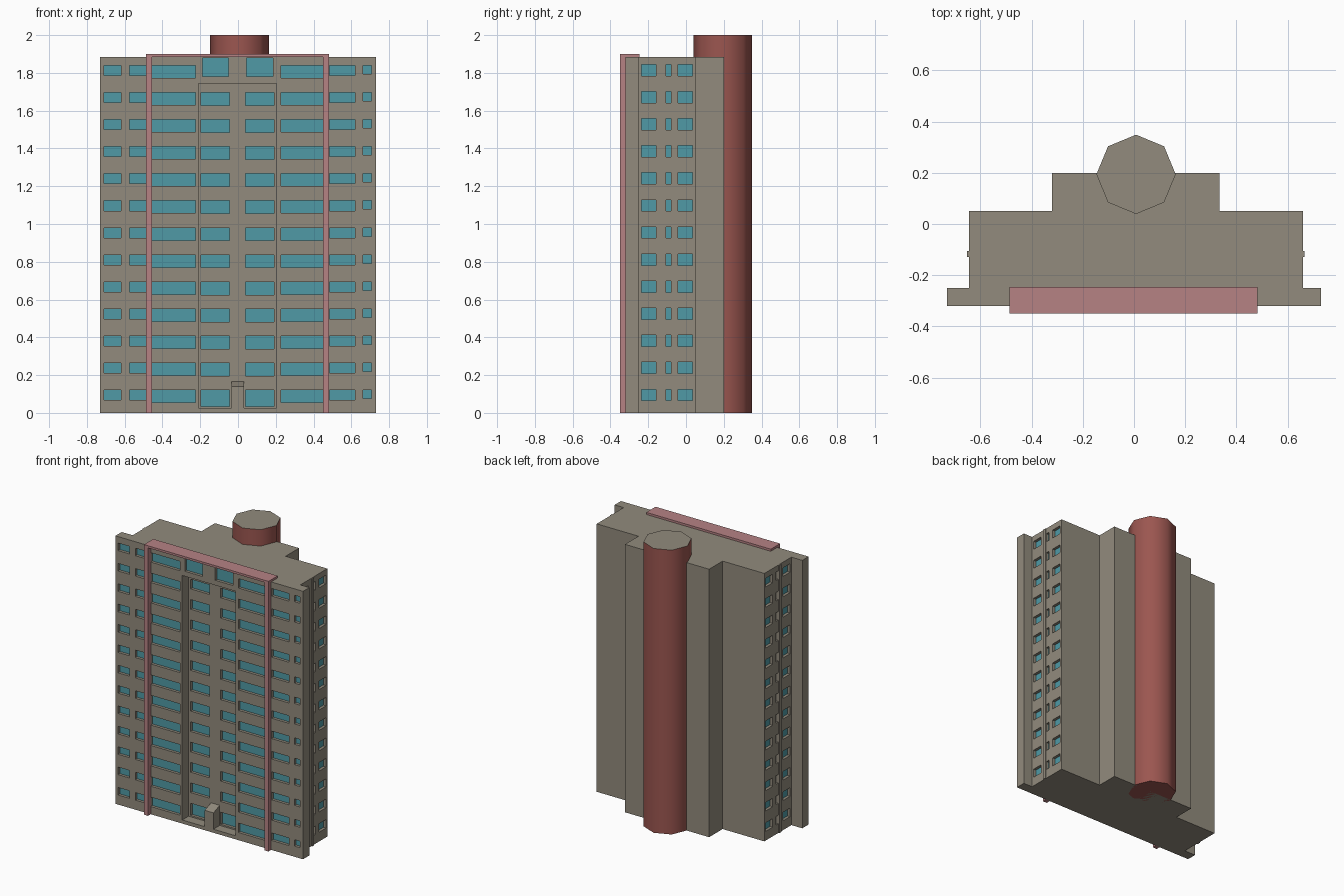
import bpy, bmesh, math
from mathutils import Vector, Matrix

cube = bpy.data.objects.get("Cube")
if cube:
    bpy.data.objects.remove(cube, do_unlink=True)


def material(name, rgb):
    m = bpy.data.materials.new(name)
    m.use_nodes = True
    m.diffuse_color = (*rgb, 1)
    m.node_tree.nodes["Principled BSDF"].inputs["Base Color"].default_value = (*rgb, 1)
    return m


concrete = material("warm grey concrete", (0.287, 0.258, 0.205))
glass = material("teal glass", (0.08, 0.323, 0.381))
pink = material("pink trim", (0.468, 0.223, 0.231))
brick = material("dark red brick", (0.328, 0.093, 0.08))


def make_object(name, bm, *mats):
    bmesh.ops.recalc_face_normals(bm, faces=bm.faces)
    mesh = bpy.data.meshes.new(name)
    bm.to_mesh(mesh)
    bm.free()
    for m in mats:
        mesh.materials.append(m)
    ob = bpy.data.objects.new(name, mesh)
    bpy.context.collection.objects.link(ob)
    return ob


def add_box(bm, x, y, z):
    centre = Vector([(a + b) / 2 for a, b in (x, y, z)])
    size = [abs(b - a) for a, b in (x, y, z)]
    bmesh.ops.create_cube(bm, size=1, matrix=Matrix.Translation(centre) @ Matrix.Diagonal((*size, 1)))


def extrude(points, offset):
    bm = bmesh.new()
    face = bm.faces.new([bm.verts.new(p) for p in points])
    out = bmesh.ops.extrude_face_region(bm, geom=[face])
    verts = [v for v in out["geom"] if isinstance(v, bmesh.types.BMVert)]
    bmesh.ops.translate(bm, verts=verts, vec=offset)
    return bm


def cut(target, bm):
    """Subtract the boxes in bm from target."""
    cutter = make_object("cutter", bm, concrete)
    cutter.hide_render = True
    mod = target.modifiers.new("cut", "BOOLEAN")
    mod.operation, mod.solver, mod.object = "DIFFERENCE", "EXACT", cutter
    bpy.context.view_layer.update()
    graph = bpy.context.evaluated_depsgraph_get()
    mesh = bpy.data.meshes.new_from_object(target.evaluated_get(graph))
    target.modifiers.clear()
    target.data = mesh
    bpy.data.objects.remove(cutter, do_unlink=True)


# Key planes
FRONT, INNER, ROOF, DEEP = -0.32, -0.25, 1.885, 0.02
LEFT, RIGHT = 0.66, -0.645
ROWS, PITCH, HEAD = 13, 0.1433, 0.12

# Stepped plan of the tower block, raised to the roof
plan = [(-0.73, FRONT), (0.73, FRONT), (0.73, INNER), (LEFT, INNER), (LEFT, 0.05),
        (0.335, 0.05), (0.335, 0.2), (-0.32, 0.2), (-0.32, 0.05),
        (RIGHT, 0.05), (RIGHT, INNER), (-0.73, INNER)]
building = make_object("building", extrude([(x, y, 0) for x, y in plan], (0, 0, ROOF)), concrete, glass)

# Tall central recess
bm = bmesh.new()
add_box(bm, (-0.21, 0.205), (FRONT - 0.1, INNER), (0.025, 1.745))
cut(building, bm)

# Window openings: (x start, x end, height) for each facade column
columns = [(-0.71, -0.62, 0.053), (-0.575, -0.487, 0.053), (-0.455, -0.226, 0.066),
           (0.227, 0.45, 0.066), (0.485, 0.62, 0.053), (0.663, 0.708, 0.045)]
centre_columns = [(-0.195, -0.045), (0.04, 0.19)]
side_columns = [(-0.235, -0.158), (-0.105, -0.08), (-0.042, 0.035)]
bm = bmesh.new()
for row in range(ROWS):
    top = HEAD + row * PITCH
    for x0, x1, height in columns:
        add_box(bm, (x0, x1), (FRONT - 0.05, FRONT + DEEP), (top - height, top))
    for x0, x1 in centre_columns:
        if row == ROWS - 1:
            add_box(bm, (x0 + 0.006, x1 - 0.006), (FRONT - 0.05, FRONT + DEEP), (1.78, 1.878))
        else:
            low = 0.035 if row == 0 else top - 0.068
            add_box(bm, (x0, x1), (INNER - 0.02, INNER + DEEP), (low, top))
    for y0, y1 in side_columns:
        for wall, inward in ((LEFT, -1), (RIGHT, 1)):
            add_box(bm, (wall - inward * 0.03, wall + inward * DEEP), (y0, y1), (top - 0.055, top + 0.005))
cut(building, bm)

# Glass goes on faces lying on the sunken window planes
near = lambda a, b: abs(a - b) < 0.002
for p in building.data.polygons:
    c, n = p.center, p.normal
    facade = n.y < -0.9 and (near(c.y, FRONT + DEEP) or near(c.y, INNER + DEEP))
    side = abs(n.x) > 0.9 and c.y > INNER and (near(c.x, LEFT - DEEP) or near(c.x, RIGHT + DEEP))
    p.material_index = 1 if facade or side else 0

# Entrance porch with a sloping top
porch = [(-0.035, FRONT, 0.01), (-0.035, INNER + 0.01, 0.01),
         (-0.035, INNER + 0.01, 0.17), (-0.035, FRONT, 0.14)]
make_object("entrance_porch", extrude(porch, (0.068, 0, 0)), concrete)

# Thin ribs on the side walls
for name, wall, out in (("left_rib", LEFT, 0.007), ("right_rib", RIGHT, -0.007)):
    bm = bmesh.new()
    add_box(bm, (wall - out, wall + out), (-0.128, -0.106), (0, ROOF - 0.002))
    make_object(name, bm, concrete)

# Pink frame: two pillars and a roof band
for name, x in (("left_pillar", (0.45, 0.482)), ("right_pillar", (-0.487, -0.455))):
    bm = bmesh.new()
    add_box(bm, x, (-0.35, FRONT), (0, ROOF))
    make_object(name, bm, pink)
bm = bmesh.new()
add_box(bm, (-0.487, 0.482), (-0.35, -0.247), (ROOF, 1.9))
make_object("roof_band", bm, pink)

# Eight-sided stair tower with a concrete cap
bm = bmesh.new()
bmesh.ops.create_cone(bm, cap_ends=True, segments=8, radius1=0.155, radius2=0.155, depth=2,
                      matrix=Matrix.Translation((0.008, 0.194, 1)))
tower = make_object("stair_tower", bm, brick, concrete)
for p in tower.data.polygons:
    p.material_index = 1 if p.normal.z > 0.9 else 0
bpy.ops.object.select_all(action="DESELECT")
tower.select_set(True)
bpy.context.view_layer.objects.active = tower
bpy.ops.object.shade_smooth_by_angle(angle=math.radians(60))
